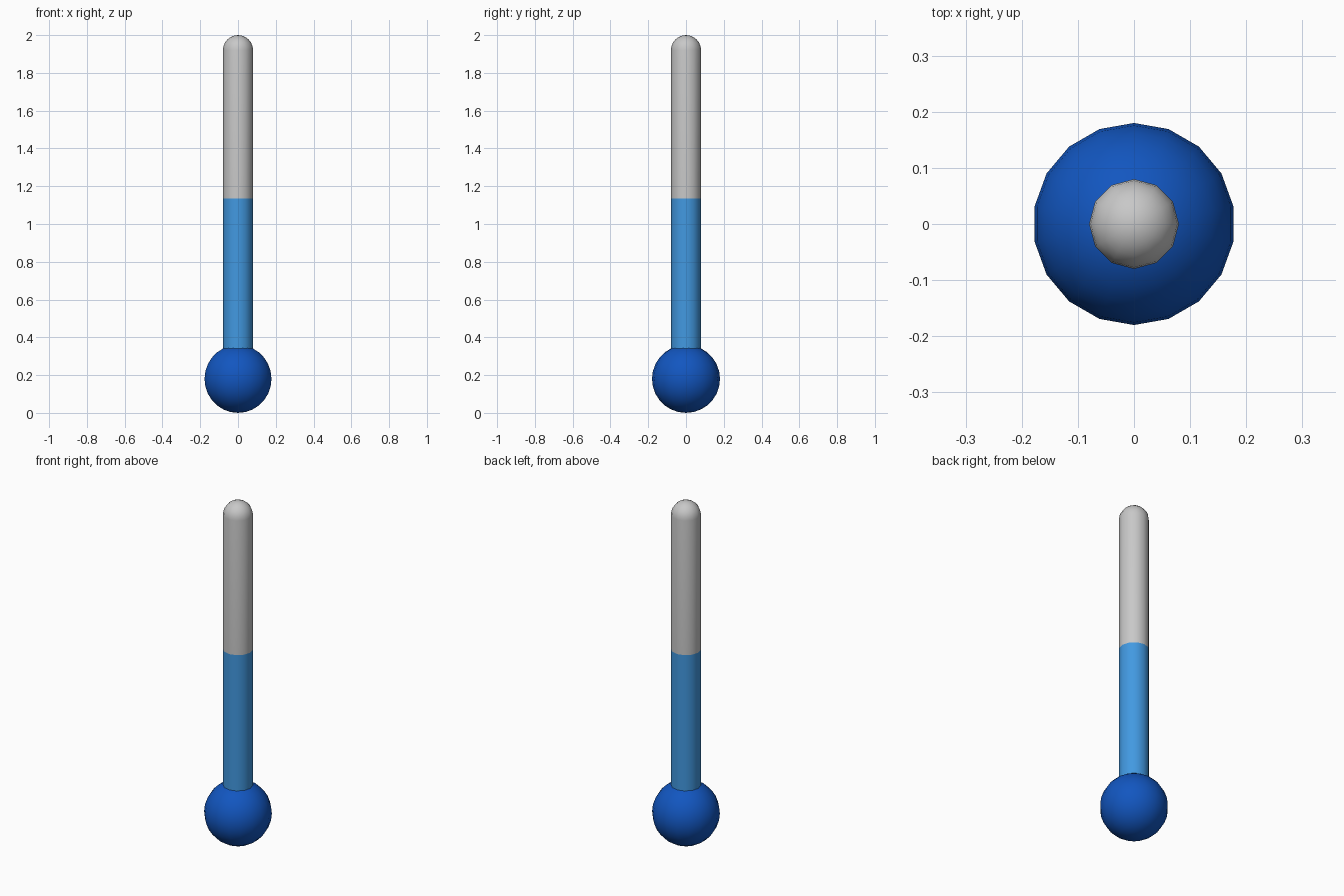
import bpy, bmesh, math

if "Cube" in bpy.data.objects:
    bpy.data.objects.remove(bpy.data.objects["Cube"])

BULB_R, TUBE_R = 0.18, 0.08
LEVEL, TOP = 1.135, 2.0


def material(name, rgb):
    mat = bpy.data.materials.new(name)
    linear = [((c / 255 + 0.055) / 1.055) ** 2.4 for c in rgb]
    mat.diffuse_color = (*linear, 1)
    mat.use_nodes = True
    mat.node_tree.nodes["Principled BSDF"].inputs["Base Color"].default_value = mat.diffuse_color
    return mat


def arc(radius, cz, start, end, steps):
    """Profile points (r, z) from start to end elevation, in degrees."""
    pts = []
    for i in range(steps + 1):
        a = math.radians(start + (end - start) * i / steps)
        pts.append((max(radius * math.cos(a), 0), cz + radius * math.sin(a)))
    return pts


def lathe(name, profile, sides, mat):
    """Revolve an (r, z) profile around z, first vertex facing +y."""
    bm = bmesh.new()
    rings = []
    for r, z in profile:
        if r < 1e-6:
            rings.append([bm.verts.new((0, 0, z))] * sides)
            continue
        angles = [math.pi / 2 + math.tau * k / sides for k in range(sides)]
        rings.append([bm.verts.new((r * math.cos(a), r * math.sin(a), z)) for a in angles])
    for low, high in zip(rings, rings[1:]):
        for k in range(sides):
            n = (k + 1) % sides
            corners = list(dict.fromkeys((low[k], low[n], high[n], high[k])))
            bm.faces.new(corners)
    bmesh.ops.recalc_face_normals(bm, faces=bm.faces[:])
    mesh = bpy.data.meshes.new(name)
    bm.to_mesh(mesh)
    bm.free()
    mesh.materials.append(mat)
    obj = bpy.data.objects.new(name, mesh)
    bpy.context.collection.objects.link(obj)
    bpy.ops.object.select_all(action='DESELECT')
    obj.select_set(True)
    bpy.context.view_layer.objects.active = obj
    bpy.ops.object.shade_smooth_by_angle(angle=math.radians(40))
    return obj


deep_blue = material("deep blue", (18, 86, 192))
light_blue = material("light blue", (66, 153, 225))
grey = material("light grey", (200, 200, 200))

# Round bulb at the base
lathe("bulb", arc(BULB_R, BULB_R, -90, 90, 14), 18, deep_blue)

# Filled lower part of the tube, rooted inside the bulb
lathe("liquid_column", [(0, 0.25), (TUBE_R, 0.25), (TUBE_R, LEVEL)], 12, light_blue)

# Empty upper part of the tube with its domed end
lathe("empty_tube", [(TUBE_R, LEVEL)] + arc(TUBE_R, TOP - TUBE_R, 0, 90, 6), 12, grey)
